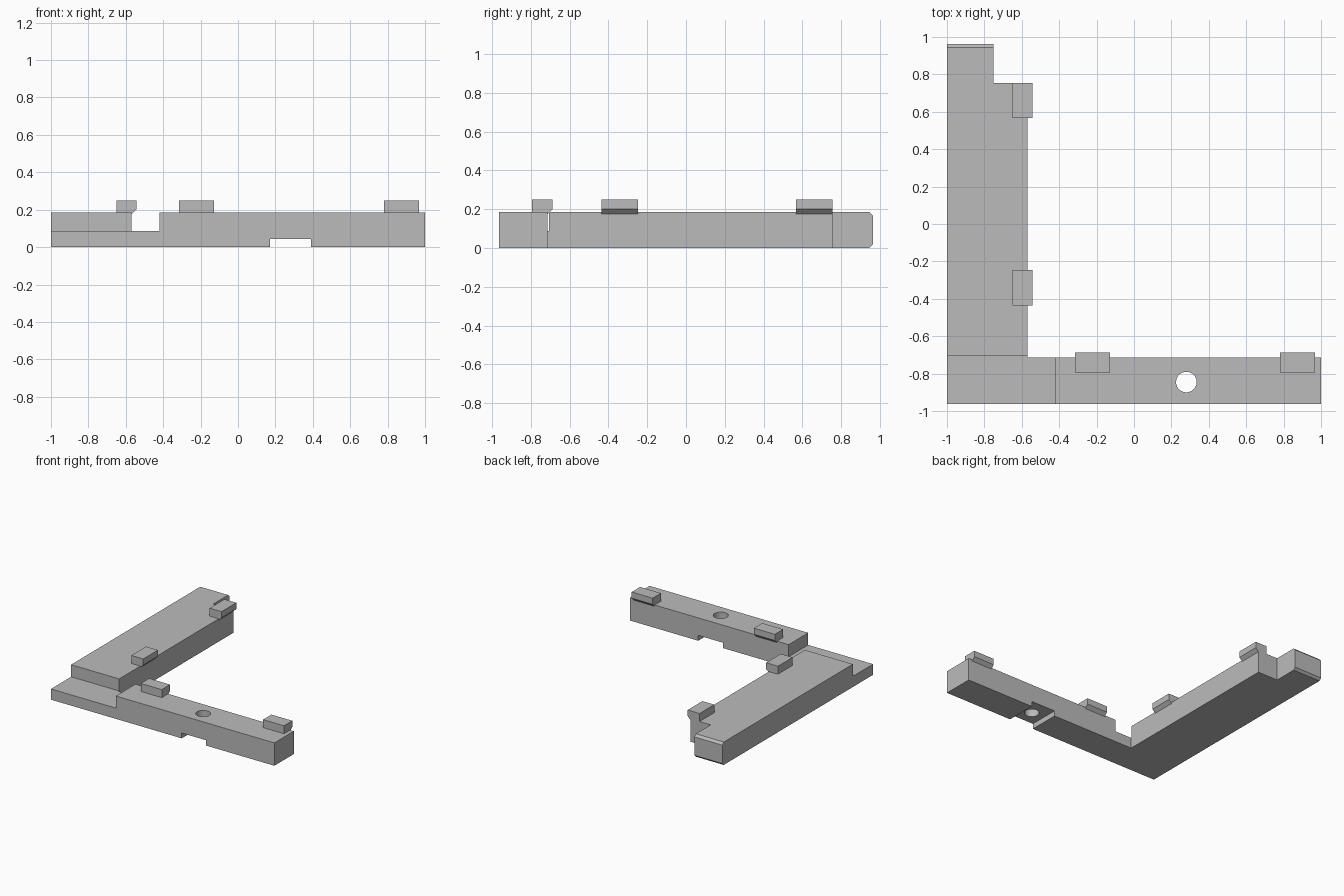
import bpy, bmesh
from mathutils import Vector

cube = bpy.data.objects.get("Cube")
if cube:
    bpy.data.objects.remove(cube, do_unlink=True)

grey = bpy.data.materials.new("plain grey")
grey.use_nodes = True
GREY = (0.5, 0.5, 0.5, 1)
grey.diffuse_color = GREY
grey.node_tree.nodes["Principled BSDF"].inputs["Base Color"].default_value = GREY


def finish(name, bm):
    bmesh.ops.recalc_face_normals(bm, faces=bm.faces)
    mesh = bpy.data.meshes.new(name)
    bm.to_mesh(mesh)
    bm.free()
    mesh.materials.append(grey)
    obj = bpy.data.objects.new(name, mesh)
    bpy.context.collection.objects.link(obj)
    return obj


def prism(name, profile, axis, start, end):
    """Extrude a profile along x or y; the profile holds (other axis, z) pairs."""
    bm = bmesh.new()
    place = (lambda a, z: (start, a, z)) if axis == "x" else (lambda a, z: (a, start, z))
    face = bm.faces.new([bm.verts.new(place(a, z)) for a, z in profile])
    moved = bmesh.ops.extrude_face_region(bm, geom=[face])["geom"]
    step = Vector((end - start, 0, 0) if axis == "x" else (0, end - start, 0))
    bmesh.ops.translate(bm, vec=step, verts=[v for v in moved if isinstance(v, bmesh.types.BMVert)])
    return finish(name, bm)


def combine(obj, other, operation):
    """Apply a boolean and remove the second object."""
    other.hide_render = True
    mod = obj.modifiers.new(operation.title(), "BOOLEAN")
    mod.operation, mod.solver, mod.object = operation, "EXACT", other
    bpy.context.view_layer.update()
    graph = bpy.context.evaluated_depsgraph_get()
    mesh = bpy.data.meshes.new_from_object(obj.evaluated_get(graph))
    obj.modifiers.clear()
    obj.data = mesh
    bpy.data.objects.remove(other, do_unlink=True)


TOP, STEP, INNER_X, INNER_Y = 0.185, 0.087, -0.57, -0.713
FRONT, BACK, CHAMFER = -0.963, 0.963, 0.018

# Front arm: lowered corner lap and a shallow channel underneath
frame = prism("corner_frame", [
    (-1, 0), (0.17, 0), (0.17, 0.043), (0.39, 0.043), (0.39, 0),
    (1, 0), (1, TOP), (-0.42, TOP), (-0.42, STEP), (-1, STEP)], "y", FRONT, INNER_Y)

# Side arm: chamfered back end, with a foot reaching into the lap
side = prism("side_arm", [
    (-0.8, 0), (BACK - CHAMFER, 0), (BACK, CHAMFER), (BACK, TOP - CHAMFER),
    (BACK - CHAMFER, TOP), (-0.706, TOP), (-0.706, STEP), (-0.8, STEP)], "x", -1, INNER_X)
notch = prism("notch_cutter", [(0.755, -0.1), (1.1, -0.1), (1.1, 0.4), (0.755, 0.4)],
              "x", -0.75, -0.4)
combine(side, notch, "DIFFERENCE")
combine(frame, side, "UNION")

# Screw hole through the front arm
bm = bmesh.new()
bmesh.ops.create_cone(bm, cap_ends=True, segments=48, radius1=0.055, radius2=0.055, depth=1)
bmesh.ops.translate(bm, vec=(0.28, -0.845, 0), verts=bm.verts)
combine(frame, finish("hole_cutter", bm), "DIFFERENCE")


# Overhanging clips along the inner edges, bevelled underneath
def clip(name, axis, edge, start, end):
    profile = [(edge - 0.08, TOP), (edge - 0.08, 0.25), (edge + 0.026, 0.25),
               (edge + 0.026, 0.2), (edge, 0.174), (edge - 0.01, TOP)]
    return prism(name, profile, axis, start, end)


parts = [
    frame,
    clip("side_clip_front", "y", INNER_X, -0.435, -0.247),
    clip("side_clip_back", "y", INNER_X, 0.567, 0.755),
    clip("front_clip_right", "x", INNER_Y, -0.315, -0.127),
    clip("front_clip_left", "x", INNER_Y, 0.78, 0.967),
]

# Smooth the hole wall only, keep all edges sharp
for obj in parts:
    obj.select_set(True)
bpy.context.view_layer.objects.active = frame
bpy.ops.object.shade_smooth_by_angle()
